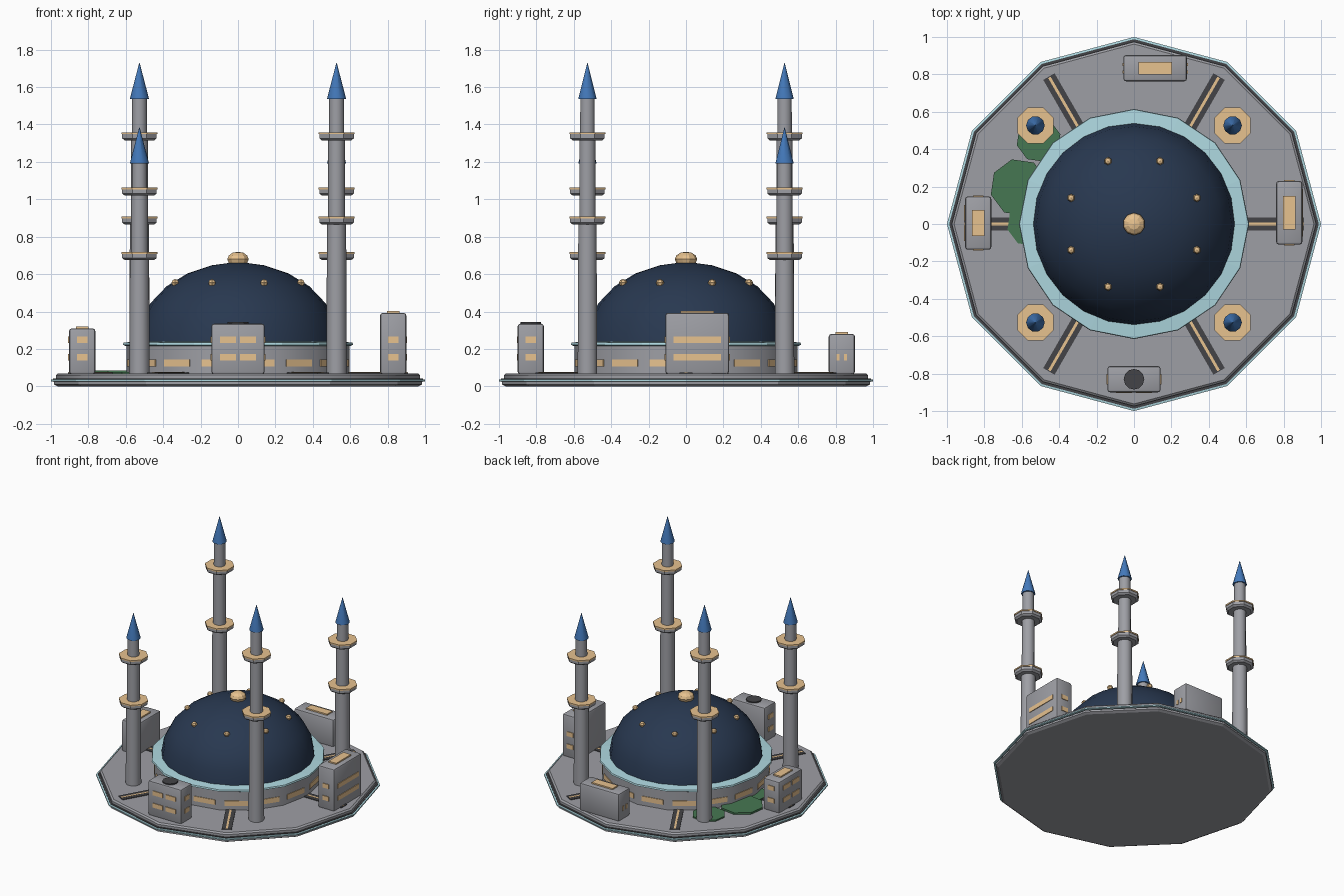
import bpy, bmesh, math
from mathutils import Matrix, Vector

if "Cube" in bpy.data.objects:
    bpy.data.objects.remove(bpy.data.objects["Cube"])


def material(name, rgb):
    m = bpy.data.materials.new(name)
    lin = [(c / 255 / 12.92 if c < 11 else ((c / 255 + 0.055) / 1.055) ** 2.4) for c in rgb]
    m.diffuse_color = (*lin, 1)
    m.use_nodes = True
    m.node_tree.nodes["Principled BSDF"].inputs["Base Color"].default_value = m.diffuse_color
    return m


GREY = material("stone grey", (158, 159, 165))
DARK = material("charcoal", (68, 68, 71))
TAN = material("warm tan", (236, 198, 146))
TEAL = material("pale teal", (174, 216, 224))
NAVY = material("dome navy", (40, 56, 80))
BLUE = material("spire blue", (68, 122, 188))
GREEN = material("garden green", (70, 119, 82))


def finish(bm, name, mat, smooth=False):
    bmesh.ops.remove_doubles(bm, verts=bm.verts, dist=1e-5)
    bmesh.ops.recalc_face_normals(bm, faces=bm.faces)
    if smooth:
        for f in bm.faces:
            f.smooth = True
        for e in bm.edges:
            e.smooth = e.calc_face_angle(0) < math.radians(40)
    me = bpy.data.meshes.new(name)
    bm.to_mesh(me)
    bm.free()
    ob = bpy.data.objects.new(name, me)
    bpy.context.collection.objects.link(ob)
    me.materials.append(mat)
    return ob


def lathe(name, profile, n, mat, at=(0, 0), rot=0.0, smooth=False):
    """Turn a list of (radius, height) points into a closed n-sided solid."""
    bm = bmesh.new()
    rings = []
    for r, z in profile:
        rings.append([bm.verts.new((at[0] + r * math.cos(rot + math.tau * i / n),
                                    at[1] + r * math.sin(rot + math.tau * i / n), z))
                      for i in range(n)])
    for a, b in zip(rings, rings[1:]):
        for i in range(n):
            j = (i + 1) % n
            bm.faces.new((a[i], a[j], b[j], b[i]))
    bm.faces.new(rings[0])
    bm.faces.new(rings[-1])
    return finish(bm, name, mat, smooth)


def box(name, center, size, mat, angle=0.0, bevel=0.0):
    bm = bmesh.new()
    bmesh.ops.create_cube(bm, size=1)
    bmesh.ops.scale(bm, vec=size, verts=bm.verts)
    if bevel:
        bmesh.ops.bevel(bm, geom=list(bm.edges), offset=bevel, segments=2,
                        profile=0.5, affect='EDGES')
    bmesh.ops.transform(bm, verts=bm.verts,
                        matrix=Matrix.Translation(center) @ Matrix.Rotation(angle, 4, 'Z'))
    return finish(bm, name, mat, bevel > 0)


def ball(name, center, r, squash, mat, seg=8, rings=6):
    bm = bmesh.new()
    bmesh.ops.create_uvsphere(bm, u_segments=seg, v_segments=rings, radius=r)
    bmesh.ops.scale(bm, vec=(1, 1, squash), verts=bm.verts)
    bmesh.ops.translate(bm, vec=center, verts=bm.verts)
    return finish(bm, name, mat)


# Twelve-sided platform: grey base, charcoal trim, teal band, grey deck
lathe("platform_base", [(0.965, 0), (0.985, 0.01), (0.985, 0.03)], 12, GREY)
lathe("platform_trim", [(0.986, 0.022), (0.988, 0.042)], 12, DARK)
lathe("platform_edge_band", [(0.99, 0.025), (1.0, 0.027), (1.0, 0.036), (0.99, 0.038)], 12, TEAL)
lathe("platform_deck", [(0.974, 0.03), (0.974, 0.06), (0.962, 0.07)], 12, GREY, smooth=True)

# Radial roads with tan centre lines
for k in range(6):
    a = k * math.pi / 3
    c, s = math.cos(a), math.sin(a)
    box("road", (0.74 * c, 0.74 * s, 0.071), (0.34, 0.07, 0.008), DARK, a)
    box("road_centre_line", (0.74 * c, 0.74 * s, 0.074), (0.33, 0.015, 0.005), TAN, a)

# Garden patches
for x, y, r, z in ((-0.615, 0.195, 0.155, 0.084), (-0.51, 0.45, 0.12, 0.080), (-0.56, 0.0, 0.12, 0.078)):
    lathe("garden_patch", [(r, 0.066), (r, z)], 8, GREEN, (x, y), 0.25)

# Drum, teal cornice and windows
lathe("drum", [(0.595, 0.065), (0.595, 0.222)], 16, GREY, smooth=True)
lathe("drum_cornice", [(0.6, 0.215), (0.615, 0.222), (0.612, 0.234), (0.54, 0.24)], 16, TEAL)
apothem = 0.595 * math.cos(math.pi / 16)
for k in range(16):
    a = (k + 0.5) * math.tau / 16
    box("drum_window", (apothem * math.cos(a), apothem * math.sin(a), 0.124),
        (0.0098, 0.165, 0.038), TAN, a)

# Dome with studs and finial
DOME_R, DOME_Z, DOME_H = 0.54, 0.228, 0.434
steps = [math.radians(t) for t in (0, 15, 30, 45, 60, 75, 86)]
lathe("dome", [(DOME_R * math.cos(t), DOME_Z + DOME_H * math.sin(t)) for t in steps]
      + [(0.002, DOME_Z + DOME_H)], 24, NAVY, smooth=True)
for k in range(8):
    a = (k + 0.5) * math.tau / 8
    ball("dome_stud", (0.364 * math.cos(a), 0.364 * math.sin(a), 0.554), 0.022, 0.9, TAN, 6, 4)
ball("dome_finial", (0, 0, 0.68), 0.06, 0.66, TAN, 10, 6)

# Minarets: two tall, two short, on opposite corners
P = 0.527
for sx, sy in ((1, 1), (1, -1), (-1, 1), (-1, -1)):
    tall = sx * sy < 0
    at = (sx * P, sy * P)
    low, high, top, tip = (0.89, 1.34, 1.54, 1.73) if tall else (0.70, 1.045, 1.195, 1.385)
    lathe("minaret_shaft", [(0.055, 0.065), (0.051, low), (0.046, low), (0.045, high),
                            (0.041, high), (0.04, top)], 10, GREY, at, smooth=True)
    lathe("minaret_spire", [(0.05, top - 0.003), (0.05, top + 0.002), (0.001, tip)], 10, BLUE, at,
          smooth=True)
    for z in (low, high):
        lathe("minaret_balcony", [(0.085, z - 0.025), (0.1, z - 0.014), (0.1, z + 0.008)],
              8, GREY, at, math.pi / 8)
        lathe("balcony_rail", [(0.105, z + 0.008), (0.105, z + 0.018)], 8, TAN, at, math.pi / 8)


def building(name, center, direction, width, height, rows, cols, win_w, end_cols=1):
    """Block whose outer side faces direction; windows on outer side and both ends."""
    d = Vector((math.cos(direction), math.sin(direction), 0))
    t = Vector((-d.y, d.x, 0))
    c = Vector((*center, 0))
    depth = 0.14
    box(name + "_block", c + Vector((0, 0, (0.065 + height) / 2)),
        (depth, width, height - 0.065), GREY, direction, 0.014)
    for z in rows:
        up = Vector((0, 0, z))
        for i in range(cols):
            off = (i - (cols - 1) / 2) * (win_w + 0.024)
            box(name + "_window", c + d * depth / 2 + t * off + up,
                (0.0098, win_w, 0.034), TAN, direction)
        for side in (1, -1):
            for i in range(end_cols):
                w = 0.055 if end_cols == 1 else 0.016
                off = (i - (end_cols - 1) / 2) * 0.04
                box(name + "_end_window", c + t * side * width / 2 + d * off + up,
                    (w, 0.0098, 0.034), TAN, direction)


TWO = (0.155, 0.25)
building("front_hall", (0, -0.83), -math.pi / 2, 0.285, 0.335, TWO, 2, 0.085)
building("right_hall", (0.83, 0.06), 0, 0.34, 0.393, TWO, 1, 0.255)
building("left_hall", (-0.833, 0.005), math.pi, 0.285, 0.31, TWO, 2, 0.085)
building("back_hall", (0.113, 0.833), math.pi / 2, 0.34, 0.28, (0.155,), 0, 0.2, 2)

# Roof fittings
lathe("front_hall_roof_vent", [(0.055, 0.33), (0.055, 0.344)], 12, DARK, (0, -0.83))
box("right_hall_roof_panel", (0.83, 0.06, 0.397), (0.065, 0.18, 0.012), TAN)
box("left_hall_roof_panel", (-0.833, 0.005, 0.314), (0.065, 0.14, 0.012), TAN)
box("back_hall_roof_panel", (0.113, 0.833, 0.284), (0.18, 0.065, 0.012), TAN)
